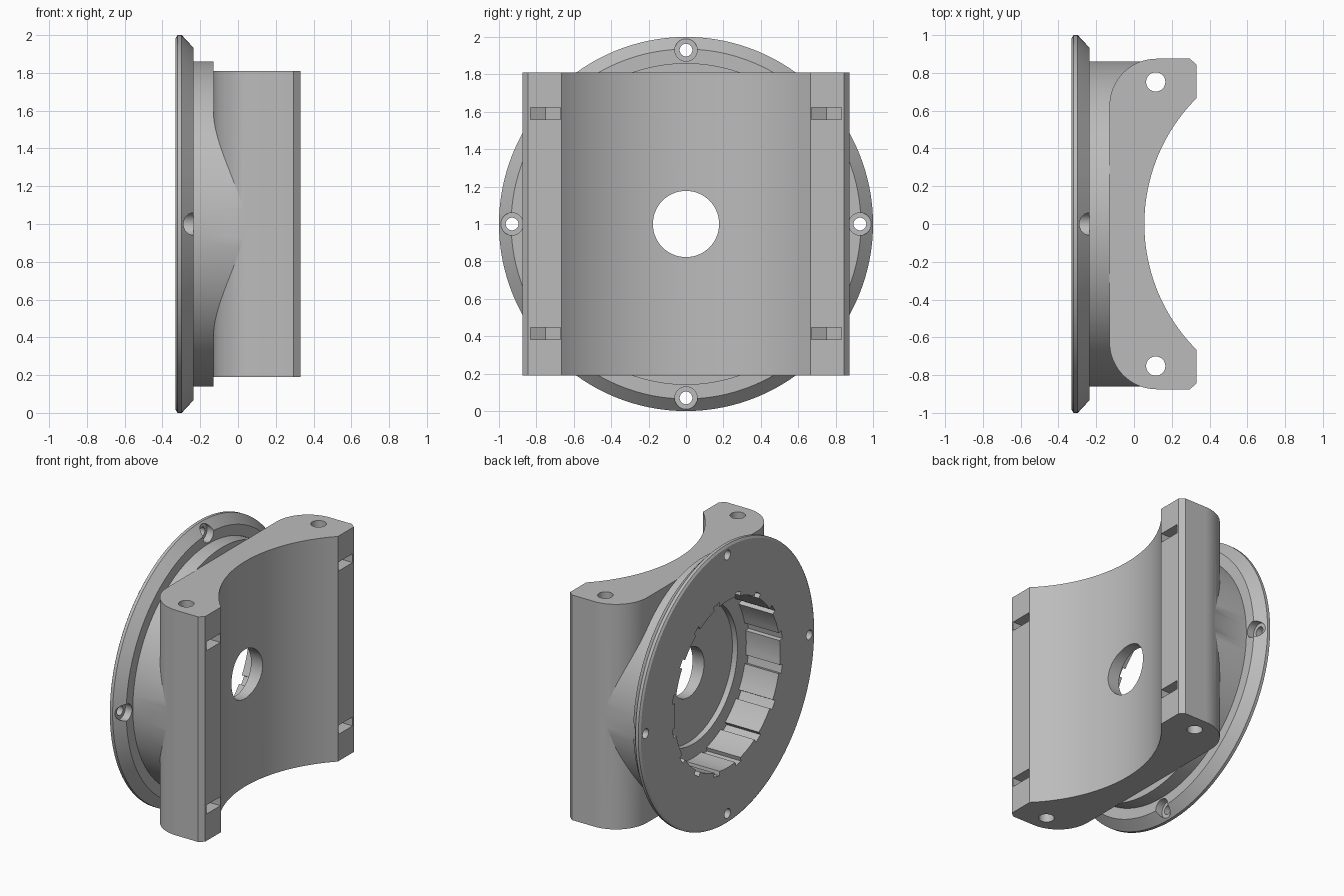
import bpy, bmesh
from math import sin, cos, pi, asin
from mathutils import Vector, Matrix

cube = bpy.data.objects.get("Cube")
if cube:
    bpy.data.objects.remove(cube, do_unlink=True)

grey = bpy.data.materials.new("plain grey")
grey.use_nodes = True
COLOUR = (0.5, 0.5, 0.5, 1)
grey.diffuse_color = COLOUR
grey.node_tree.nodes["Principled BSDF"].inputs["Base Color"].default_value = COLOUR

MID = 1.0            # height of the round axis
LOW, HIGH = 0.19, 1.81


def finish(bm, name):
    bmesh.ops.recalc_face_normals(bm, faces=bm.faces)
    mesh = bpy.data.meshes.new(name)
    bm.to_mesh(mesh)
    bm.free()
    mesh.materials.append(grey)
    obj = bpy.data.objects.new(name, mesh)
    bpy.context.collection.objects.link(obj)
    return obj


def prism(name, outline, axis, start, end):
    """Extrude a closed outline along X (outline in y, z) or Z (outline in x, y)."""
    bm = bmesh.new()
    place = (lambda u, v: (start, u, v)) if axis == "X" else (lambda u, v: (u, v, start))
    face = bm.faces.new([bm.verts.new(place(u, v)) for u, v in outline])
    shift = Vector((end - start, 0, 0)) if axis == "X" else Vector((0, 0, end - start))
    moved = bmesh.ops.extrude_face_region(bm, geom=[face])["geom"]
    bmesh.ops.translate(bm, vec=shift, verts=[g for g in moved if isinstance(g, bmesh.types.BMVert)])
    return finish(bm, name)


def arc(cu, cv, r, a, b, steps):
    return [(cu + r * cos(a + (b - a) * i / steps), cv + r * sin(a + (b - a) * i / steps))
            for i in range(steps + 1)]


def circle(cu, cv, r, steps=48):
    return arc(cu, cv, r, 0, 2 * pi, steps)[:-1]


def rectangle(u0, u1, v0, v1):
    return [(u0, v0), (u1, v0), (u1, v1), (u0, v1)]


def combine(body, tool, operation="DIFFERENCE"):
    mod = body.modifiers.new("join", "BOOLEAN")
    mod.operation, mod.solver, mod.object = operation, "EXACT", tool
    bpy.context.view_layer.objects.active = body
    bpy.ops.object.modifier_apply(modifier=mod.name)
    bpy.data.objects.remove(tool, do_unlink=True)


# Round flange with its drum, turned around the x axis
profile = [(-0.33, 0), (-0.33, 0.985), (-0.32, 1), (-0.298, 1), (-0.235, 0.935),
           (-0.235, 0.86), (0.045, 0.86), (0.045, 0)]
bm = bmesh.new()
verts = [bm.verts.new((x, 0, r)) for x, r in profile]
edges = [bm.edges.new(pair) for pair in zip(verts, verts[1:])]
bmesh.ops.spin(bm, geom=verts + edges, axis=(1, 0, 0), cent=(0, 0, 0), angle=2 * pi,
               steps=128, use_duplicate=False)
bmesh.ops.remove_doubles(bm, verts=bm.verts, dist=0.0001)
bmesh.ops.translate(bm, vec=(0, 0, MID), verts=bm.verts)
body = finish(bm, "flanged_saddle_mount")

# Trim the drum where it stands above and below the saddle block
for z0, z1 in ((HIGH - 0.001, 2.2), (-0.2, LOW + 0.001)):
    combine(body, prism("drum_trim", rectangle(-1, 1, z0, z1), "X", -0.1305, 0.2))

# Saddle block: rounded back corners, chamfered front corners, hollow front
R = 0.941
half = asin(0.665 / R)
saddle = [(0.33, 0.845), (0.295, 0.875)]
saddle += arc(0.12, 0.625, 0.25, pi / 2, pi, 16)
saddle += [(x, -y) for x, y in reversed(saddle)]
saddle += arc(0.055 + R, 0, R, pi + half, pi - half, 48)
combine(body, prism("saddle_block", saddle, "Z", LOW, HIGH), "UNION")

# Splined socket in the flange, stepped floor and through bore
count = 16
splines = []
for i in range(count):
    a = 2 * pi * (i + 0.5) / count
    pitch = 2 * pi / count
    splines += arc(0, MID, 0.63, a - 0.05, a + 0.05, 2)
    splines += arc(0, MID, 0.6, a + 0.05, a + pitch - 0.05, 4)
combine(body, prism("socket_cutter", splines, "X", -0.5, -0.06))
combine(body, prism("recess_cutter", circle(0, MID, 0.5, 96), "X", -0.2, -0.02))
combine(body, prism("bore_cutter", circle(0, MID, 0.177, 64), "X", -0.2, 0.3))

# Four counterbored screw holes around the flange
for i in range(4):
    y, z = 0.93 * cos(i * pi / 2), MID + 0.93 * sin(i * pi / 2)
    combine(body, prism("counterbore_cutter", circle(y, z, 0.06, 32), "X", -0.288, -0.2))
    combine(body, prism("screw_cutter", circle(y, z, 0.034, 32), "X", -0.5, -0.2))

# Vertical bolt holes and the nut pockets that open to the front
for side in (-1, 1):
    y = side * 0.752
    combine(body, prism("bolt_cutter", circle(0.115, y, 0.051, 32), "Z", 0, 2))
    pocket = [(0.5, y - 0.08), (0.5, y + 0.08), (0.069, y + 0.08), (0.023, y), (0.069, y - 0.08)]
    for z in (0.415, 1.59):
        combine(body, prism("nut_cutter", pocket, "Z", z - 0.032, z + 0.032))

# Smooth curved walls, keep machined edges crisp
body.data.materials.clear()
body.data.materials.append(grey)
bpy.ops.object.select_all(action="DESELECT")
body.select_set(True)
bpy.context.view_layer.objects.active = body
bpy.ops.object.shade_smooth_by_angle(angle=pi / 7)
weighted = body.modifiers.new("weighted normals", "WEIGHTED_NORMAL")
weighted.keep_sharp = True
